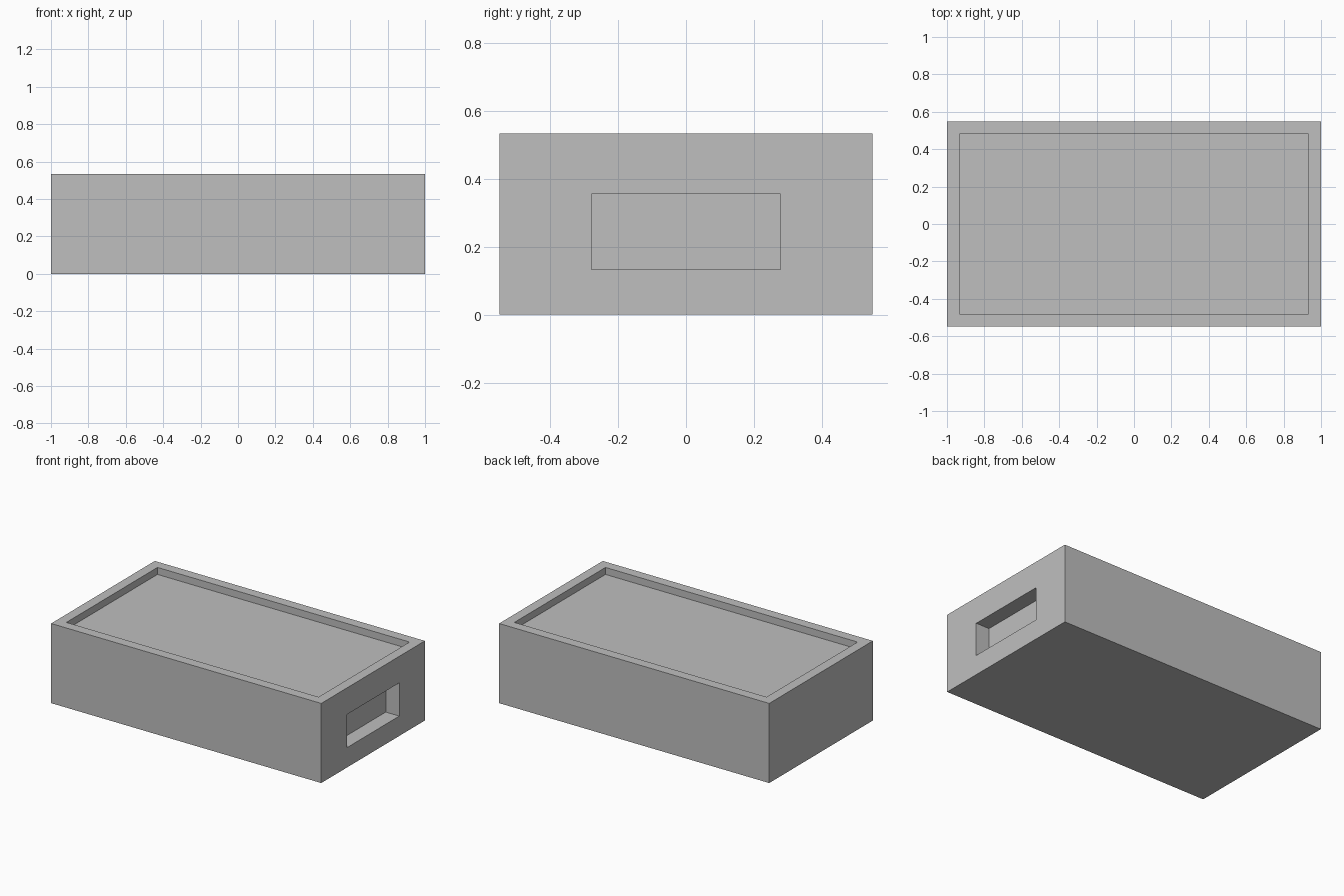
import bpy
import bmesh
from mathutils import Vector

cube = bpy.data.objects.get("Cube")
if cube:
    bpy.data.objects.remove(cube, do_unlink=True)

LENGTH, WIDTH, HEIGHT = 2.0, 1.096, 0.533
RIM = 0.0665

# Plain grey finish
grey = bpy.data.materials.new("light grey")
grey.use_nodes = True
colour = (0.52, 0.52, 0.52, 1)
grey.diffuse_color = colour
grey.node_tree.nodes["Principled BSDF"].inputs["Base Color"].default_value = colour


def face_towards(bm, direction):
    """Outermost face of the block in a direction."""
    axis = Vector(direction)
    bm.normal_update()
    return max((f for f in bm.faces if f.normal.dot(axis) > 0.9),
               key=lambda f: f.calc_center_median().dot(axis))


def sink_pocket(bm, face, centre, size, depth):
    """Inset a rectangle of the given size into a face and push it inward."""
    bmesh.ops.inset_individual(bm, faces=[face], thickness=0.03)
    middle = face.calc_center_median()
    normal = face.normal.copy()
    for v in face.verts:
        for i in range(3):
            if abs(normal[i]) < 0.5:
                side = 1 if v.co[i] > middle[i] else -1
                v.co[i] = centre[i] + side * size[i] / 2
    bmesh.ops.inset_individual(bm, faces=[face], thickness=0)
    for v in face.verts:
        v.co -= normal * depth


# Solid block standing on the ground
bm = bmesh.new()
bmesh.ops.create_cube(bm, size=1)
for v in bm.verts:
    v.co = Vector((v.co.x * LENGTH, v.co.y * WIDTH, (v.co.z + 0.5) * HEIGHT))

# Shallow tray inside the top rim
sink_pocket(bm, face_towards(bm, (0, 0, 1)), (0, 0, HEIGHT),
            (LENGTH - 2 * RIM, WIDTH - 2 * RIM, 0), 0.047)

# Rectangular slot in one end
sink_pocket(bm, face_towards(bm, (1, 0, 0)), (1, 0, 0.244),
            (0, 0.555, 0.222), 0.1)

bmesh.ops.recalc_face_normals(bm, faces=bm.faces)
mesh = bpy.data.meshes.new("box_body")
bm.to_mesh(mesh)
bm.free()
mesh.materials.append(grey)
body = bpy.data.objects.new("box_body", mesh)
bpy.context.collection.objects.link(body)
